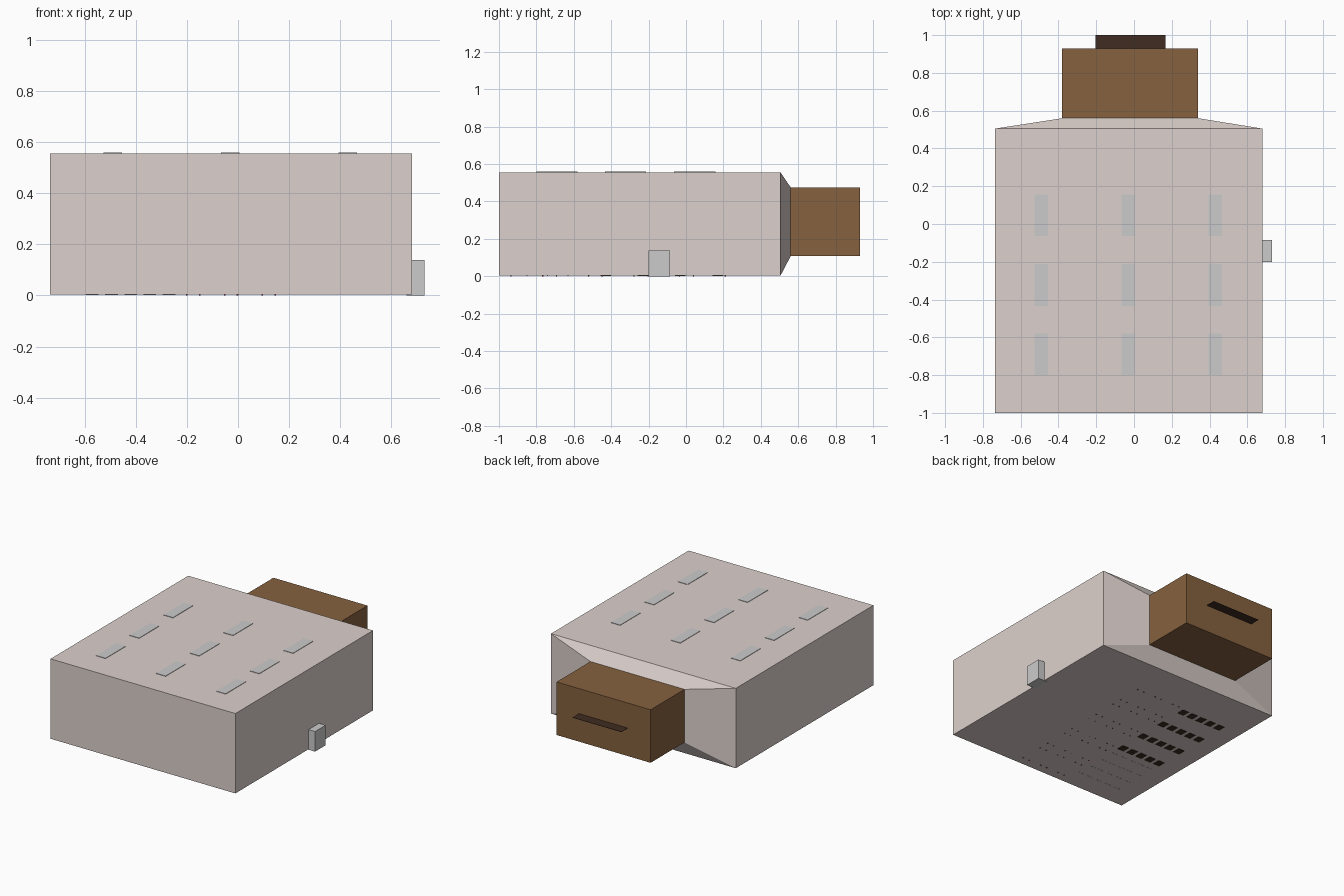
import bpy, bmesh

if "Cube" in bpy.data.objects:
    bpy.data.objects.remove(bpy.data.objects["Cube"])


def material(name, rgb):
    m = bpy.data.materials.new(name)
    m.diffuse_color = (*rgb, 1)
    m.use_nodes = True
    m.node_tree.nodes["Principled BSDF"].inputs["Base Color"].default_value = m.diffuse_color
    return m


PLASTER = material("plaster", (0.72, 0.64, 0.61))
WOOD = material("wood", (0.24, 0.12, 0.05))
DARK = material("dark_wood", (0.05, 0.025, 0.015))
RED = material("red_metal", (0.25, 0.02, 0.02))

FLOOR, CEIL = 0.003, 0.556


def finish(bm, name, mat=None):
    me = bpy.data.meshes.new(name)
    bm.to_mesh(me)
    bm.free()
    ob = bpy.data.objects.new(name, me)
    bpy.context.collection.objects.link(ob)
    if mat:
        me.materials.append(mat)
    return ob


def add_box(bm, x0, x1, y0, y1, z0, z1):
    v = [bm.verts.new((x, y, z)) for x in (x0, x1) for y in (y0, y1) for z in (z0, z1)]
    for f in ((0, 1, 3, 2), (4, 6, 7, 5), (0, 4, 5, 1), (2, 3, 7, 6), (0, 2, 6, 4), (1, 5, 7, 3)):
        bm.faces.new([v[i] for i in f])


def boxes(name, items, mat=None):
    bm = bmesh.new()
    for b in items:
        add_box(bm, *b)
    return finish(bm, name, mat)


def tube(name, rings, mat):
    """Rectangular rings (x0, x1, y, z0, z1): closed at the first or last ring as flagged."""
    bm = bmesh.new()
    loops = []
    for x0, x1, y, z0, z1, cap in rings:
        loop = [bm.verts.new(p) for p in ((x0, y, z0), (x1, y, z0), (x1, y, z1), (x0, y, z1))]
        if cap:
            bm.faces.new(loop)
        loops.append(loop)
    for a, b in zip(loops, loops[1:]):
        for i in range(4):
            j = (i + 1) % 4
            bm.faces.new((a[i], a[j], b[j], b[i]))
    bmesh.ops.recalc_face_normals(bm, faces=bm.faces)
    return finish(bm, name, mat)


# Hall shell narrowing to the stage opening, and the stage box behind it
tube("hall", [(-0.735, 0.68, -1, FLOOR, CEIL, True),
              (-0.735, 0.68, 0.505, FLOOR, CEIL, False),
              (-0.38, 0.34, 0.56, 0.108, 0.475, False)], PLASTER)
tube("stage_box", [(-0.38, 0.34, 0.56, 0.108, 0.475, False),
                   (-0.38, 0.34, 0.93, 0.108, 0.475, True)], WOOD)

# Thin shelf sticking out of the stage back wall
boxes("stage_shelf", [(-0.205, 0.168, 0.90, 1.0, 0.300, 0.302)], DARK)

# Door block in the right wall
boxes("door", [(0.66, 0.73, -0.2, -0.085, 0, 0.139)])

# Ceiling lamps showing slightly through the roof
boxes("ceiling_lamps", [(x - 0.036, x + 0.036, y - 0.11, y + 0.11, CEIL - 0.01, CEIL + 0.003)
                        for x in (-0.49, -0.03, 0.43) for y in (-0.69, -0.323, 0.047)])

# Tables on thin legs inside the hall
tops, legs = [], []
for x in (-0.175, -0.027, 0.12):
    for i in range(5):
        y = 0.125 - i * 0.244
        tops.append((x - 0.03, x + 0.03, y - 0.095, y + 0.095, 0.058, 0.063))
        for dx in (-0.025, 0.025):
            for dy in (-0.085, 0.085):
                legs.append((x + dx - 0.003, x + dx + 0.003, y + dy - 0.003, y + dy + 0.003, 0, 0.058))
boxes("table_tops", tops, WOOD)
boxes("table_legs", legs, RED)

# Wooden seat blocks and slim benches along the left side
seat_x = [-0.27 - i * 0.075 for i in range(5)]
boxes("seats", [(x - 0.025, x + 0.025, y - 0.028, y + 0.028, 0.001, 0.04)
                for x in seat_x for y in (0.17, -0.03, -0.23, -0.43)], DARK)
boxes("benches", [(x - 0.025, x + 0.025, y - 0.003, y + 0.003, 0.002, 0.05)
                  for x in seat_x for y in (-0.52, -0.63, -0.74, -0.85)])
